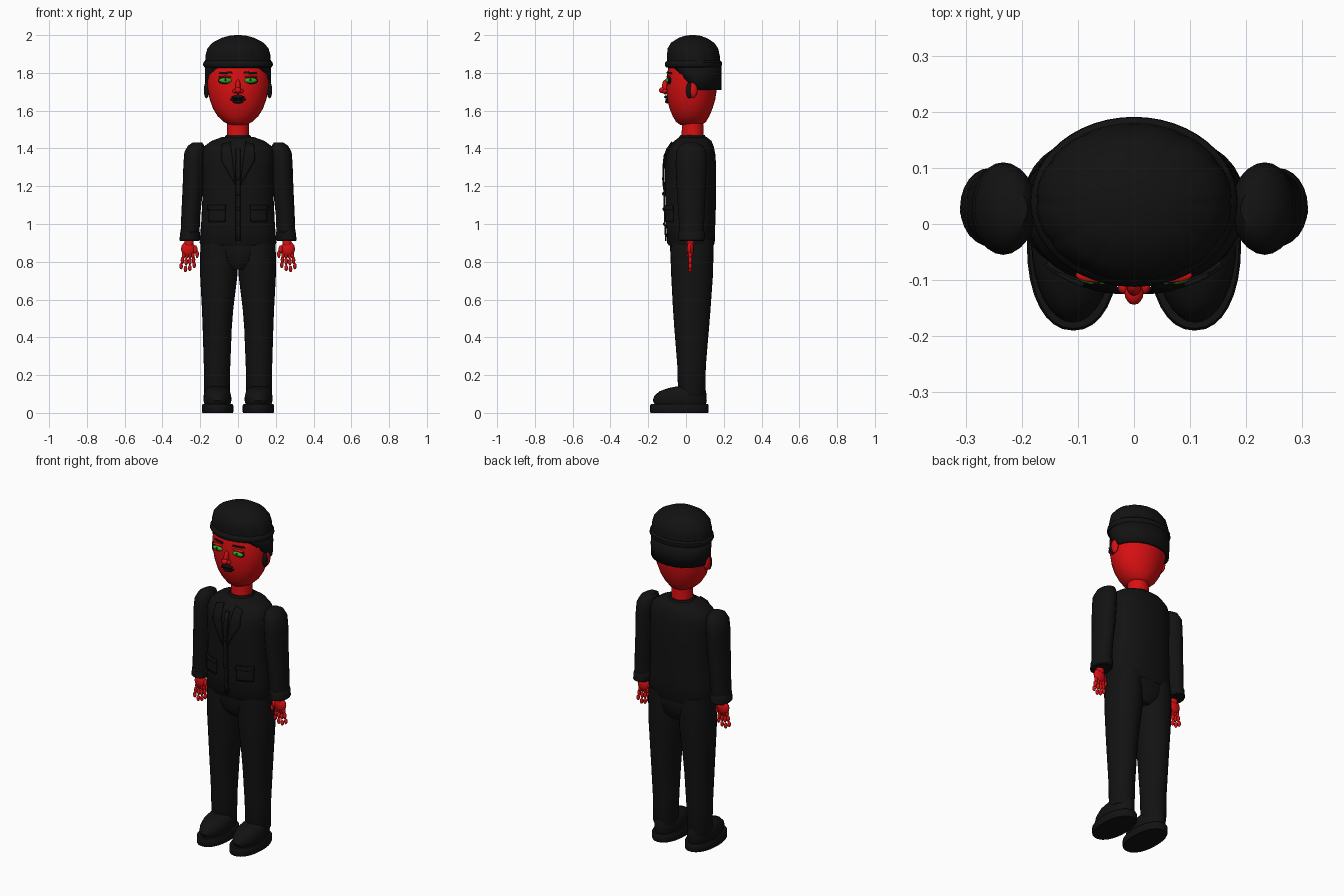
import bpy, bmesh, math
from mathutils import Vector, Matrix
from mathutils.bvhtree import BVHTree

cube = bpy.data.objects.get("Cube")
if cube:
    bpy.data.objects.remove(cube, do_unlink=True)


def material(name, rgb):
    m = bpy.data.materials.new(name)
    m.use_nodes = True
    m.diffuse_color = (*rgb, 1)
    m.node_tree.nodes["Principled BSDF"].inputs["Base Color"].default_value = (*rgb, 1)
    return m


RED = material("red skin", (0.7, 0.005, 0.006))
BLACK = material("black cloth", (0.006, 0.006, 0.006))
GREEN = material("green eye", (0.03, 0.4, 0.02))
parts = []
SIDES = (("left", 1), ("right", -1))


def finish(name, bm, mat):
    bmesh.ops.recalc_face_normals(bm, faces=bm.faces)
    mesh = bpy.data.meshes.new(name)
    bm.to_mesh(mesh)
    bm.free()
    mesh.materials.append(mat)
    ob = bpy.data.objects.new(name, mesh)
    bpy.context.collection.objects.link(ob)
    parts.append(ob)
    return ob


def loft(name, sections, mat, side=1, n=32, power=2.0, ribs=0, cap=True):
    """Stack oval rings given as (z, centre x, half width, front y, back y)."""
    bm = bmesh.new()
    rings = []
    for z, cx, rx, front, back in sections:
        ring = []
        for i in range(n):
            a = math.tau * i / n
            c, s = math.cos(a), math.sin(a)
            r = 1 - 0.02 * (1 - abs(math.sin(ribs * a / 2))) ** 3 if ribs else 1
            x = math.copysign(abs(c) ** (2 / power), c) * rx * r
            y = math.copysign(abs(s) ** (2 / power), s) * (back - front) / 2 * r
            ring.append(bm.verts.new((side * cx + x, (front + back) / 2 + y, z)))
        rings.append(ring)
    for low, high in zip(rings, rings[1:]):
        for i in range(n):
            j = (i + 1) % n
            bm.faces.new((low[i], low[j], high[j], high[i]))
    if cap:
        bm.faces.new(rings[0])
        bm.faces.new(rings[-1])
    return finish(name, bm, mat)


def blobs(name, items, mat, side=1, u=16, v=10):
    """Ellipsoids given as (centre, radii), joined in one object."""
    bm = bmesh.new()
    for (x, y, z), radii in items:
        m = Matrix.Translation((side * x, y, z)) @ Matrix.Diagonal((*radii, 1))
        bmesh.ops.create_uvsphere(bm, u_segments=u, v_segments=v, radius=1, matrix=m)
    return finish(name, bm, mat)


def surface(ob):
    mesh = ob.data
    return BVHTree.FromPolygons([v.co for v in mesh.vertices],
                                [p.vertices[:] for p in mesh.polygons])


def front_y(tree, x, z):
    hit = tree.ray_cast(Vector((x, -1, z)), Vector((0, 1, 0)))[0]
    return hit.y if hit else 0


def patch(name, tree, corners, mat, side=1, lift=0.006, n=6):
    """Thin plate laid on the front of a surface, from four (x, z) corners."""
    bm = bmesh.new()
    a, b, c, d = [Vector(p) for p in corners]
    grid = []
    for i in range(n + 1):
        row = []
        for j in range(n + 1):
            p = a.lerp(b, i / n).lerp(d.lerp(c, i / n), j / n)
            x = side * p.x
            row.append(bm.verts.new((x, front_y(tree, x, p.y) - lift, p.y)))
        grid.append(row)
    for i in range(n):
        for j in range(n):
            bm.faces.new((grid[i][j], grid[i + 1][j], grid[i + 1][j + 1], grid[i][j + 1]))
    ob = finish(name, bm, mat)
    mod = ob.modifiers.new("thickness", "SOLIDIFY")
    mod.thickness = 0.008
    mod.offset = 0
    return ob


# Head and neck
head = loft("head", [
    (1.525, 0, .045, -.03, .085), (1.54, 0, .075, -.052, .105), (1.57, 0, .107, -.07, .123),
    (1.61, 0, .132, -.087, .14), (1.66, 0, .15, -.099, .155), (1.72, 0, .163, -.104, .164),
    (1.79, 0, .167, -.1, .167), (1.86, 0, .155, -.09, .16), (1.92, 0, .12, -.06, .14)], RED)
loft("neck", [(1.43, 0, .06, -.025, .095), (1.56, 0, .057, -.02, .09)], RED)
face = surface(head)

# Face
blobs("nose", [((0, -.108, 1.725), (.014, .02, .04)), ((0, -.122, 1.708), (.017, .022, .016)),
               ((.017, -.112, 1.703), (.012, .013, .011)),
               ((-.017, -.112, 1.703), (.012, .013, .011))], RED)
for z, w in ((1.672, .035), (1.647, .028)):
    y = front_y(face, 0, z)
    blobs("lip", [((0, y, z), (w, .016, .009))], BLACK)
patch("mouth_line", face, [(-.04, 1.656), (.04, 1.656), (.04, 1.663), (-.04, 1.663)], BLACK)
for label, s in SIDES:
    y = front_y(face, .066, 1.76)
    blobs(label + "_eye_rim", [((.066, y + .002, 1.76), (.04, .013, .02))], BLACK, s)
    blobs(label + "_eye", [((.066, y - .005, 1.76), (.034, .013, .014))], GREEN, s)
    blobs(label + "_pupil", [((.066, y - .014, 1.762), (.008, .005, .008))], BLACK, s)
    blobs(label + "_eyelid", [((.066, y - .001, 1.779), (.038, .013, .006))], RED, s)
    patch(label + "_eyebrow", face,
          [(.03, 1.797), (.1, 1.794), (.095, 1.803), (.035, 1.807)], BLACK, s, .003)
    blobs(label + "_ear", [((.166, .036, 1.71), (.015, .025, .042))], RED, s)
    blobs(label + "_ear_edge", [((.167, .018, 1.708), (.014, .018, .043))], BLACK, s)

# Hair, with its lower edge sloping from the forehead to the nape
hair = loft("hair", [(1.71, 0, .172, -.095, .187), (1.775, 0, .176, -.098, .188),
                     (1.845, 0, .176, -.1, .187)], BLACK, cap=False)
for v in hair.data.vertices:
    reach = min(1, max(.1, (v.co.y + .08) / .13))
    v.co.z = 1.845 - (1.845 - v.co.z) * reach
hair.modifiers.new("thickness", "SOLIDIFY").thickness = .015

# Cap
loft("cap_crown", [
    (1.85, 0, .175, -.1, .18), (1.89, 0, .174, -.102, .18), (1.93, 0, .163, -.098, .171),
    (1.96, 0, .136, -.08, .15), (1.985, 0, .088, -.04, .11), (1.996, 0, .05, -.008, .078),
    (2.0, 0, .015, .022, .05)], BLACK, n=96, ribs=12)
loft("cap_band", [(1.826, 0, .165, -.09, .17), (1.83, 0, .178, -.106, .186),
                  (1.842, 0, .185, -.112, .191), (1.856, 0, .183, -.11, .19),
                  (1.866, 0, .172, -.1, .18)], BLACK, n=48)

# Jacket
torso = loft("jacket", [
    (.885, 0, .195, -.09, .145), (.9, 0, .203, -.1, .152), (1.0, 0, .195, -.106, .155),
    (1.15, 0, .188, -.11, .16), (1.3, 0, .19, -.112, .16), (1.37, 0, .192, -.105, .155),
    (1.41, 0, .18, -.085, .147), (1.44, 0, .14, -.062, .135), (1.46, 0, .085, -.035, .11)],
    BLACK, power=2.3, n=40)
chest = surface(torso)
loft("collar", [(1.43, 0, .085, -.05, .115), (1.455, 0, .075, -.04, .108),
                (1.47, 0, .064, -.03, .1)], BLACK)
patch("front_placket", chest, [(-.012, .91), (.012, .91), (.012, 1.4), (-.012, 1.4)], BLACK, n=10)
blobs("buttons", [((0, front_y(chest, 0, z) - .011, z), (.009, .005, .009))
                  for z in (1.0, 1.08, 1.16, 1.24)], BLACK)
for label, s in SIDES:
    patch(label + "_lapel", chest,
          [(.012, 1.2), (.09, 1.34), (.085, 1.42), (.04, 1.435)], BLACK, s, .01)
    patch(label + "_pocket", chest,
          [(.068, 1.01), (.155, 1.01), (.155, 1.1), (.065, 1.1)], BLACK, s)
    patch(label + "_pocket_flap", chest,
          [(.065, 1.075), (.158, 1.075), (.158, 1.1), (.065, 1.1)], BLACK, s, .011)

    # Sleeve and cuff
    loft(label + "_sleeve", [
        (.92, .255, .05, -.033, .093), (1.05, .25, .05, -.04, .098), (1.2, .238, .055, -.05, .105),
        (1.32, .233, .056, -.055, .11), (1.38, .229, .055, -.052, .108),
        (1.415, .222, .043, -.035, .09), (1.432, .214, .024, -.005, .06)], BLACK, s, 24)
    loft(label + "_cuff", [
        (.91, .256, .05, -.034, .094), (.915, .256, .054, -.04, .1),
        (.955, .253, .053, -.041, .1), (.962, .253, .048, -.035, .095)], BLACK, s, 24)

    # Hand with jointed fingers
    hand = [((.26, .024, .9), (.025, .02, .03)), ((.264, .023, .868), (.038, .019, .04))]
    for k, tip in enumerate((.772, .755, .75, .765)):
        for t in (0, .5, 1):
            x = .239 + .016 * k + t * (k - 1) * .007
            z = .838 + (tip + .012 - .838) * t
            hand.append(((x, .022, z), (.0095, .0105, .023 - .006 * t)))
    hand += [((.226, .018, .865), (.012, .013, .022)), ((.216, .015, .84), (.009, .011, .02))]
    blobs(label + "_hand", hand, RED, s, 12, 8)

    # Trouser leg
    loft(label + "_trouser_leg", [
        (.09, .112, .064, -.038, .098), (.1, .112, .068, -.042, .102), (.25, .111, .07, -.046, .105),
        (.45, .11, .077, -.062, .122), (.55, .108, .083, -.069, .13), (.72, .102, .098, -.078, .142),
        (.85, .1, .1, -.083, .146), (.92, .098, .098, -.08, .142)], BLACK, s, 28)

    # Shoe
    loft(label + "_sole", [(0, .108, .08, -.187, .117), (.006, .108, .083, -.19, .12),
                           (.04, .108, .083, -.19, .12), (.046, .108, .079, -.186, .116)],
         BLACK, s, 32, 2.2)
    loft(label + "_shoe", [
        (.044, .109, .068, -.165, .105), (.065, .109, .074, -.176, .11),
        (.09, .109, .073, -.168, .109), (.115, .11, .067, -.14, .106),
        (.132, .111, .055, -.09, .1), (.14, .112, .04, -.05, .08)], BLACK, s)

# Trouser seat
loft("trouser_seat", [(.76, 0, .06, -.05, .11), (.8, 0, .15, -.076, .138),
                      (.86, 0, .196, -.084, .146), (.93, 0, .19, -.085, .142)], BLACK)

# Smooth shading with sharp edges kept
bpy.ops.object.select_all(action="DESELECT")
for ob in parts:
    ob.select_set(True)
bpy.context.view_layer.objects.active = parts[0]
bpy.ops.object.shade_smooth_by_angle(angle=math.radians(40))
